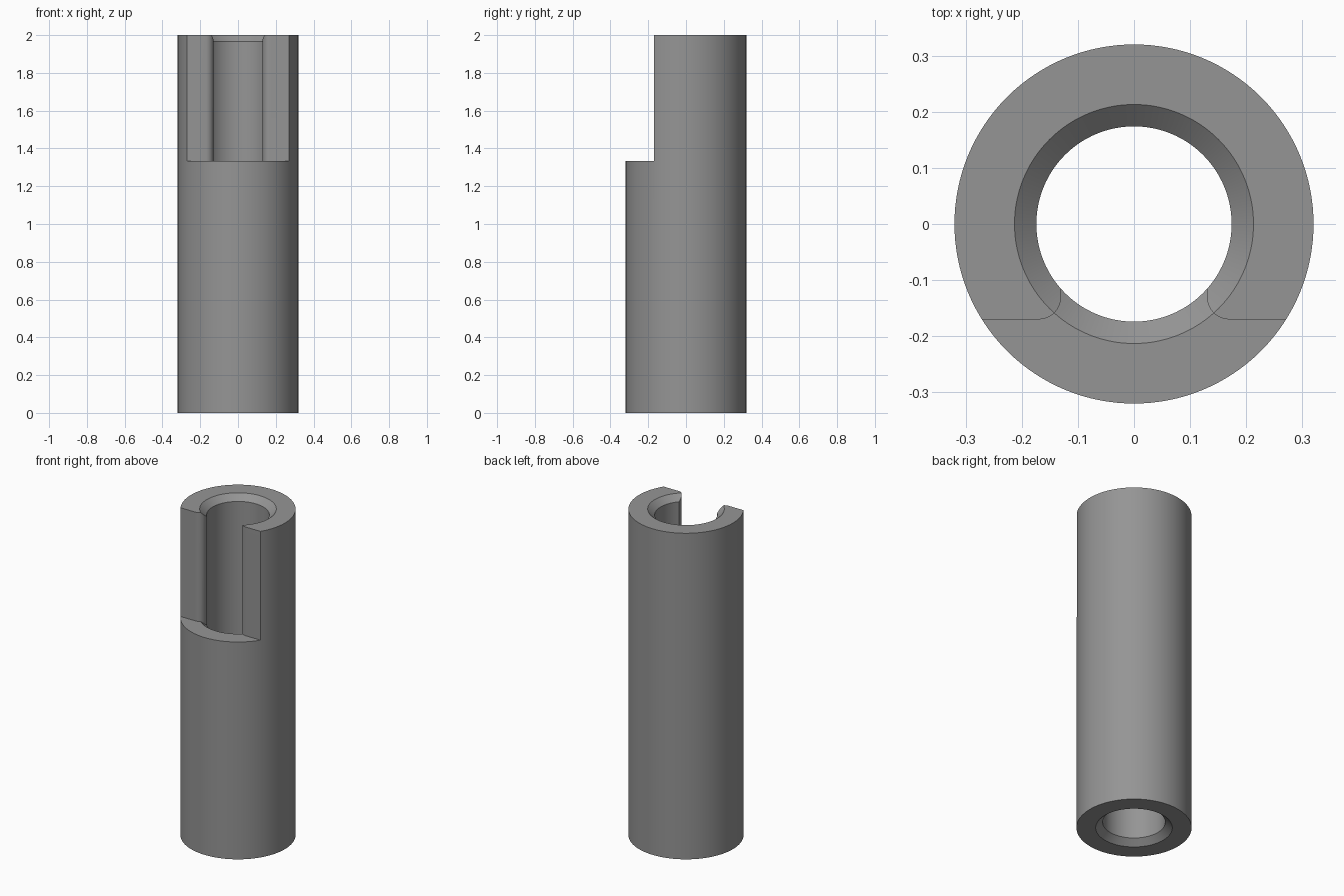
import bpy, bmesh, math

if "Cube" in bpy.data.objects:
    bpy.data.objects.remove(bpy.data.objects["Cube"])

SEG = 128
R_OUT, R_BORE, R_MOUTH = 0.32, 0.174, 0.213
CHAMFER = 0.035
HEIGHT, STEP_Z, FLAT_Y = 2.0, 1.333, -0.17
FILLET = 0.04

grey = bpy.data.materials.new("steel_grey")
grey.diffuse_color = (0.30, 0.30, 0.30, 1)
grey.use_nodes = True
grey.node_tree.nodes["Principled BSDF"].inputs["Base Color"].default_value = grey.diffuse_color


def finish(name, bm):
    bmesh.ops.recalc_face_normals(bm, faces=bm.faces)
    mesh = bpy.data.meshes.new(name)
    bm.to_mesh(mesh)
    bm.free()
    obj = bpy.data.objects.new(name, mesh)
    bpy.context.collection.objects.link(obj)
    mesh.materials.append(grey)
    return obj


def revolve(name, profile, closed):
    """Turn an (r, z) profile around z; an open profile gets end caps."""
    bm = bmesh.new()
    rings = [[bm.verts.new((r * math.cos(2 * math.pi * i / SEG),
                            r * math.sin(2 * math.pi * i / SEG), z))
              for i in range(SEG)] for r, z in profile]
    pairs = list(zip(rings, rings[1:]))
    if closed:
        pairs.append((rings[-1], rings[0]))
    else:
        bm.faces.new(rings[0])
        bm.faces.new(rings[-1])
    for a, b in pairs:
        for i in range(SEG):
            j = (i + 1) % SEG
            bm.faces.new((a[i], a[j], b[j], b[i]))
    return finish(name, bm)


def prism(name, outline, z0, z1):
    bm = bmesh.new()
    face = bm.faces.new([bm.verts.new((x, y, z0)) for x, y in outline])
    ext = bmesh.ops.extrude_face_region(bm, geom=[face])["geom"]
    bmesh.ops.translate(bm, vec=(0, 0, z1 - z0),
                        verts=[v for v in ext if isinstance(v, bmesh.types.BMVert)])
    return finish(name, bm)


def boolean(obj, tool, operation):
    mod = obj.modifiers.new("cut", "BOOLEAN")
    mod.operation, mod.solver, mod.object = operation, "EXACT", tool
    bpy.context.view_layer.objects.active = obj
    bpy.ops.object.modifier_apply(modifier=mod.name)
    bpy.data.objects.remove(tool)


# Tube with a bore chamfered at both ends
sleeve = revolve("slotted_sleeve", [
    (R_OUT, 0), (R_OUT, HEIGHT), (R_MOUTH, HEIGHT), (R_BORE, HEIGHT - CHAMFER),
    (R_BORE, CHAMFER), (R_MOUTH, 0)], True)

# Plan of the front notch, with rounded lips where it meets the bore
lip_x = 0.13
cx, cy = lip_x + FILLET, FLAT_Y + FILLET
right = [(0.4, -0.4), (0.4, FLAT_Y)]
right += [(cx - FILLET * math.sin(a), cy - FILLET * math.cos(a))
          for a in (math.pi / 2 * i / 10 for i in range(11))]
right.append((lip_x, -0.05))
outline = right + [(-x, y) for x, y in reversed(right)]

# Chamfer on the step, kept inside the notch plan
cone = revolve("step_chamfer_cutter", [
    (R_BORE - 0.01, STEP_Z - CHAMFER * (1 + 0.01 / (R_MOUTH - R_BORE))),
    (R_MOUTH, STEP_Z), (R_MOUTH, STEP_Z + 0.02)], False)
boolean(cone, prism("chamfer_limit", outline, 1.1, 1.6), "INTERSECT")

# Remove the notch, then chamfer the step
boolean(sleeve, prism("notch_cutter", outline, STEP_Z, 2.2), "DIFFERENCE")
boolean(sleeve, cone, "DIFFERENCE")

# Smooth round walls, crisp edges
bpy.ops.object.select_all(action="DESELECT")
sleeve.select_set(True)
bpy.context.view_layer.objects.active = sleeve
bpy.ops.object.shade_smooth_by_angle(angle=math.radians(25))
